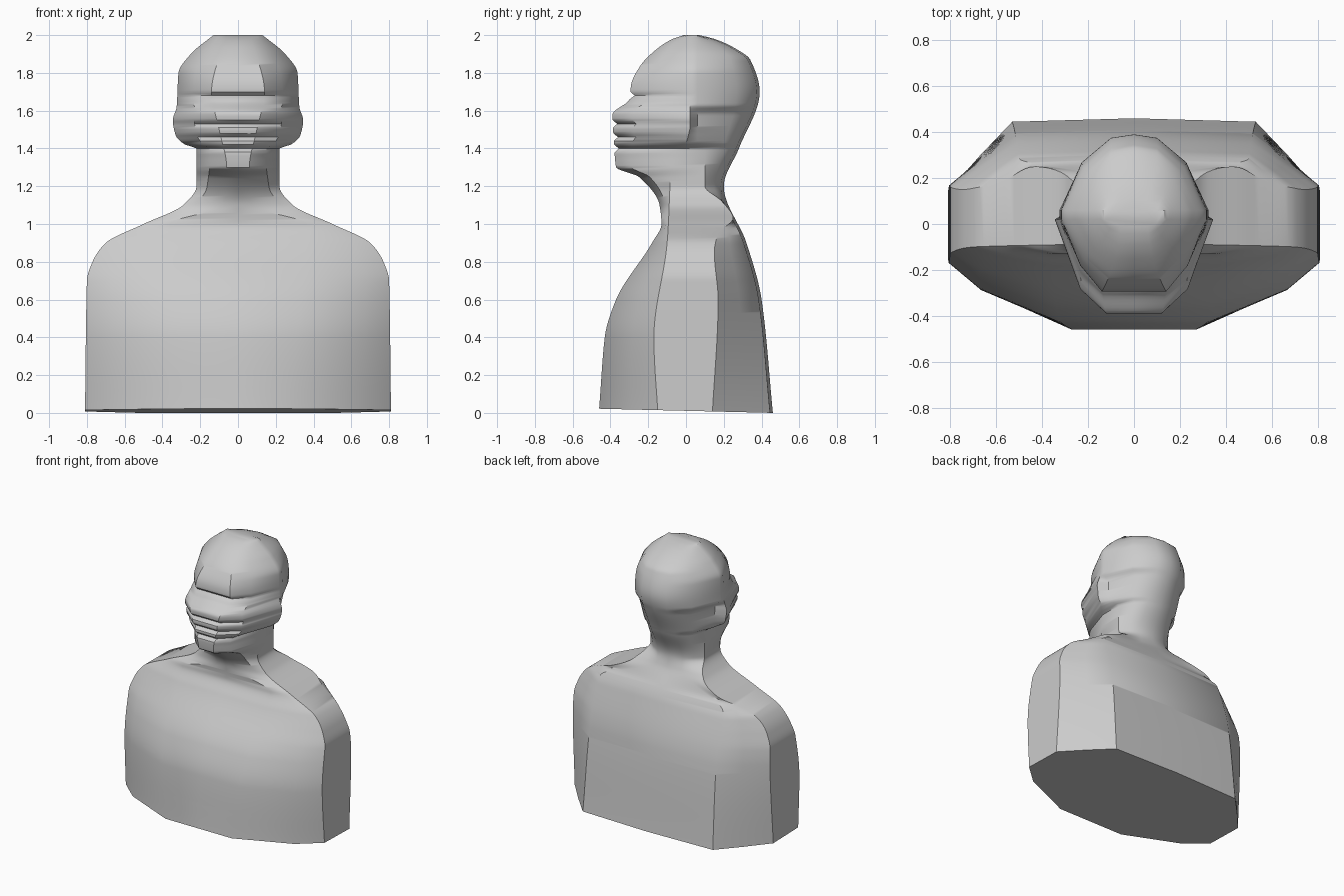
import bpy
import bmesh
import math

cube = bpy.data.objects.get("Cube")
if cube:
    bpy.data.objects.remove(cube, do_unlink=True)


class Track:
    """Smooth curve through (height, value) points that never overshoots."""

    def __init__(self, *points):
        self.points = points
        rises = [(b[1] - a[1]) / (b[0] - a[0]) for a, b in zip(points, points[1:])]
        inner = [2 * a * b / (a + b) if a * b > 0 else 0
                 for a, b in zip(rises, rises[1:])]
        self.slopes = [rises[0]] + inner + [rises[-1]]

    def at(self, height):
        first, last = self.points[0], self.points[-1]
        height = min(max(height, first[0]), last[0])
        spans = zip(self.points, self.points[1:], self.slopes, self.slopes[1:])
        for low, high, slope_low, slope_high in spans:
            if height <= high[0]:
                span = high[0] - low[0]
                t = (height - low[0]) / span
                ease = t * t * (3 - 2 * t)
                bend = slope_low * t * (1 - t) ** 2 - slope_high * t * t * (1 - t)
                return low[1] + (high[1] - low[1]) * ease + bend * span


def bump(height, centre, spread):
    return math.exp(-((height - centre) / spread) ** 2)


# Centre line of chest, throat, chin, nose and forehead
front_line = Track((0, -.46), (.4, -.43), (.6, -.37), (.9, -.18), (1, -.13),
                   (1.1, -.14), (1.25, -.25), (1.3, -.37), (1.4, -.38),
                   (1.58, -.39), (1.66, -.3), (1.74, -.29), (1.84, -.24),
                   (1.93, -.15), (1.98, -.07), (2, -.01))
# Centre line of back, nape and skull
back_line = Track((0, .46), (.6, .4), (.9, .32), (1.2, .2), (1.4, .28), (1.7, .39),
                  (1.87, .34), (1.93, .26), (1.98, .15), (2, .07))
# Half width of shoulders, neck, ears and skull
half_width = Track((0, .81), (.7, .8), (.8, .77), (.9, .7), (1, .5), (1.1, .29),
                   (1.2, .22), (1.4, .22), (1.42, .28), (1.47, .33),
                   (1.55, .345), (1.62, .325), (1.8, .315), (1.9, .25), (2, .13))
# Limit on the width behind the ears
rear_limit = Track((1, .9), (1.2, .22), (1.4, .22), (1.43, .27), (1.58, .28), (1.63, .33))
# Front and rear edges of the side panels
side_front = Track((0, -.15), (.4, -.17), (.9, -.1), (1.4, -.07), (1.43, 0), (1.5, .02))
side_back = Track((0, .14), (.6, .17), (.85, .15), (.95, .17), (1.03, .25),
                  (1.12, .19), (1.2, .1), (1.4, .1), (1.43, .06))
# Half widths of the flat strips on the front and back
front_flat = Track((0, .27), (1, .36), (1.1, .07), (1.3, .06), (1.5, .1), (1.7, .14), (2, .06))
back_flat = Track((0, .53), (.95, .5), (1.12, .1), (1.9, .1), (2, .06))
# How far the cheeks and the skull swell between those strips and the sides
cheek_across = Track((1.1, .72), (1.35, .52))
cheek_depth = Track((1.1, .56), (1.35, .26), (1.6, .26), (1.7, .36))
skull_across = Track((1.1, .5), (1.4, .42))
skull_depth = Track((1.1, .52), (1.4, .66))
# Under the lip, between the lips, under the nose, and across the eyes
CREASES = (1.4, 1.46, 1.53, 1.68)


def between(start, end, share_x, share_y):
    return (start[0] + (end[0] - start[0]) * share_x,
            start[1] + (end[1] - start[1]) * share_y)


def cross_section(height):
    """Outline at one height, mirrored from the left half."""
    crease = sum(bump(height, centre, .012) for centre in CREASES)
    width = half_width.at(height)
    rear = min(width, rear_limit.at(height))
    front = front_line.at(height) + crease * .025
    back = back_line.at(height)
    front_corner = (front_flat.at(height), front)
    back_corner = (back_flat.at(height), back - .015)
    side_start = (width, side_front.at(height))
    side_end = (rear, side_back.at(height))
    cheek = between(front_corner, side_start,
                    cheek_across.at(height), cheek_depth.at(height))
    skull = between(side_end, back_corner,
                    skull_across.at(height), skull_depth.at(height))
    half = [front_corner, cheek, side_start, side_end, skull, back_corner]
    mirrored = [(-x, y) for x, y in reversed(half)]
    return [(0, front)] + half + [(0, back)] + mirrored


def loft(name, heights, material):
    """Join the cross sections into one closed, smooth shaded skin."""
    bm = bmesh.new()
    rings = []
    for height in heights:
        # the cut under the chest rises slightly towards the front
        lift = max(0, 1 - height * 5) * .024
        rings.append([bm.verts.new((x, y, height + lift * (.46 - y)))
                      for x, y in cross_section(height)])
    for lower, upper in zip(rings, rings[1:]):
        for i in range(len(lower)):
            bm.faces.new((lower[i - 1], lower[i], upper[i], upper[i - 1]))
    bm.faces.new(rings[0])
    bm.faces.new(rings[-1])
    bmesh.ops.recalc_face_normals(bm, faces=bm.faces)
    mesh = bpy.data.meshes.new(name)
    bm.to_mesh(mesh)
    bm.free()
    mesh.materials.append(material)
    obj = bpy.data.objects.new(name, mesh)
    bpy.context.collection.objects.link(obj)
    bpy.ops.object.select_all(action="DESELECT")
    obj.select_set(True)
    bpy.context.view_layer.objects.active = obj
    bpy.ops.object.shade_smooth_by_angle(angle=math.radians(35))


# Plain clay colour
clay = bpy.data.materials.new("grey_clay")
clay.use_nodes = True
colour = (.6, .6, .6, 1)
clay.diffuse_color = colour
clay.node_tree.nodes["Principled BSDF"].inputs["Base Color"].default_value = colour

# Chest, neck and head in one continuous skin
loft("bust", [step / 100 for step in range(201)], clay)
